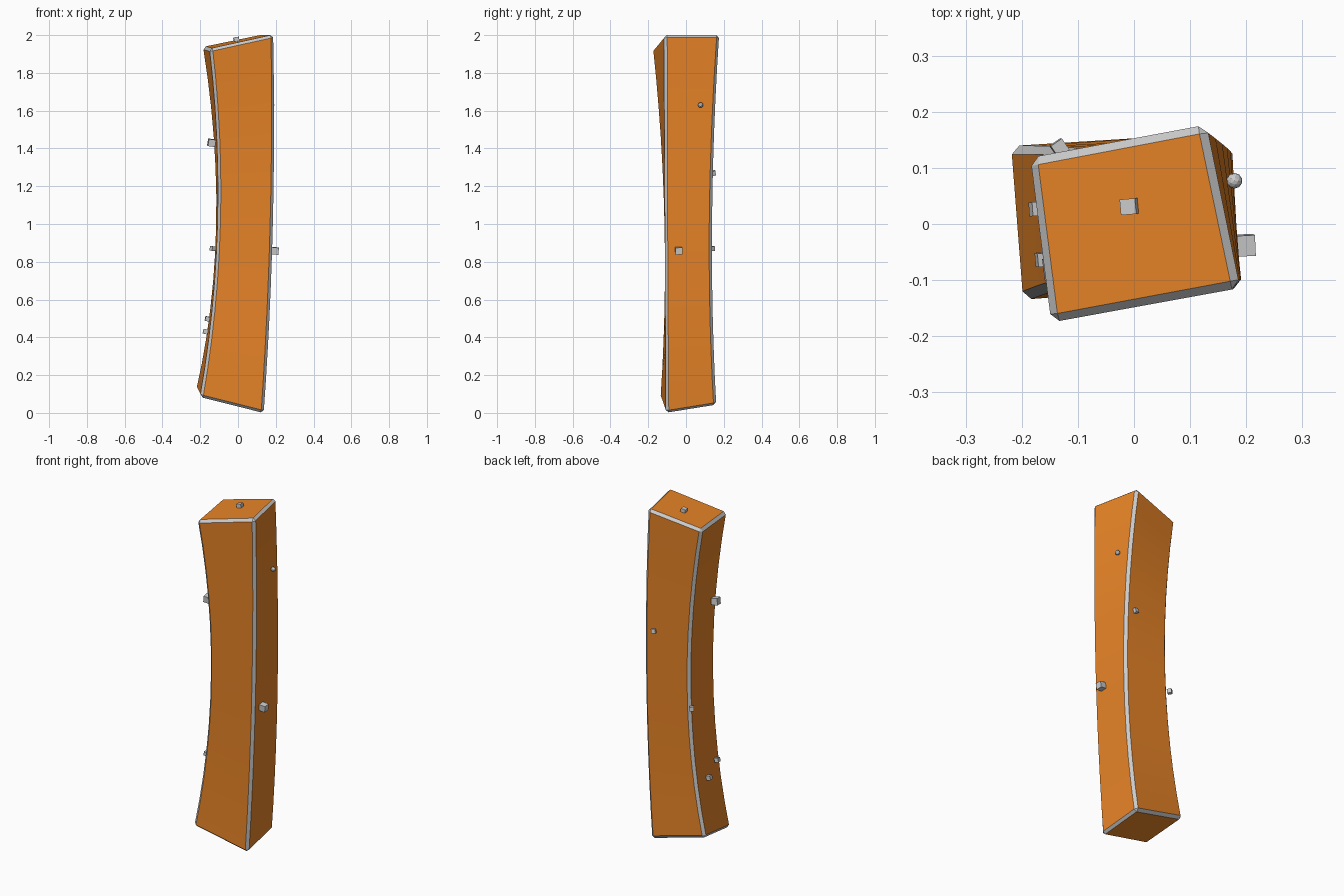
import bpy, bmesh, math
from mathutils import Vector, Euler

if "Cube" in bpy.data.objects:
    bpy.data.objects.remove(bpy.data.objects["Cube"])

# Corners (front-left, front-right, back-right, back-left) at bottom, middle, top
BOTTOM = [(-.200, -.136, .082), (.137, -.106, -.003), (.118, .161, .040), (-.222, .139, .125)]
MIDDLE = [(-.108, -.114, 1.0), (.185, -.112, 1.0), (.175, .138, 1.0), (-.116, .134, 1.0)]
TOP = [(-.149, -.177, 1.928), (.189, -.114, 2.003), (.128, .178, 2.003), (-.187, .118, 1.938)]
STEPS = 12


def bend(a, b, c, t):
    """Smooth curve through three points."""
    a, b, c = Vector(a), Vector(b), Vector(c)
    return a * (2 * t - 1) * (t - 1) + b * 4 * t * (1 - t) + c * t * (2 * t - 1)


def finish(bm, name, materials=()):
    mesh = bpy.data.meshes.new(name)
    bmesh.ops.recalc_face_normals(bm, faces=bm.faces)
    bm.to_mesh(mesh)
    bm.free()
    for m in materials:
        mesh.materials.append(m)
    ob = bpy.data.objects.new(name, mesh)
    bpy.context.collection.objects.link(ob)
    return ob


# Bent, slightly twisted beam with worn grey edges
orange = bpy.data.materials.new("orange_paint")
orange.diffuse_color = (0.80, 0.23, 0.02, 1)
orange.use_nodes = True
orange.node_tree.nodes["Principled BSDF"].inputs["Base Color"].default_value = orange.diffuse_color
bm = bmesh.new()
rings = [[bm.verts.new(bend(a, b, c, i / STEPS)) for a, b, c in zip(BOTTOM, MIDDLE, TOP)]
         for i in range(STEPS + 1)]
for low, high in zip(rings, rings[1:]):
    for k in range(4):
        n = (k + 1) % 4
        bm.faces.new((low[k], low[n], high[n], high[k]))
bm.faces.new(rings[0][::-1])
bm.faces.new(rings[-1])
bmesh.ops.recalc_face_normals(bm, faces=bm.faces)
sharp = [e for e in bm.edges if e.calc_face_angle() > math.radians(40)]
bmesh.ops.bevel(bm, geom=sharp, offset=.015, segments=1, affect='EDGES', material=1)
beam = finish(bm, "beam", (orange, None))
bpy.context.view_layer.objects.active = beam
beam.select_set(True)
bpy.ops.object.shade_smooth_by_angle(angle=math.radians(25))

# Small grey chips stuck to the faces: position, size, rotation in degrees
CHIPS = [
    ((-.008, .031, 1.975), .028, (0, -12, 5)),
    ((-.140, -.080, 1.43), .038, (5, 8, 8)),
    ((.196, -.038, .858), .037, (4, 6, 3)),
    ((.110, .143, 1.27), .025, (10, 15, 10)),
    ((-.133, .136, .87), .024, (5, 5, 35)),
    ((-.162, -.063, .498), .024, (5, 12, 6)),
    ((-.172, .027, .43), .025, (0, 15, 4)),
]
for i, (pos, size, rot) in enumerate(CHIPS):
    bm = bmesh.new()
    bmesh.ops.create_cube(bm, size=size)
    ob = finish(bm, f"chip_{i + 1}")
    ob.location = pos
    ob.rotation_euler = Euler([math.radians(r) for r in rot])

# Rounded pebble on the right face
bm = bmesh.new()
bmesh.ops.create_icosphere(bm, subdivisions=2, radius=.014)
finish(bm, "pebble").location = (.179, .077, 1.63)
